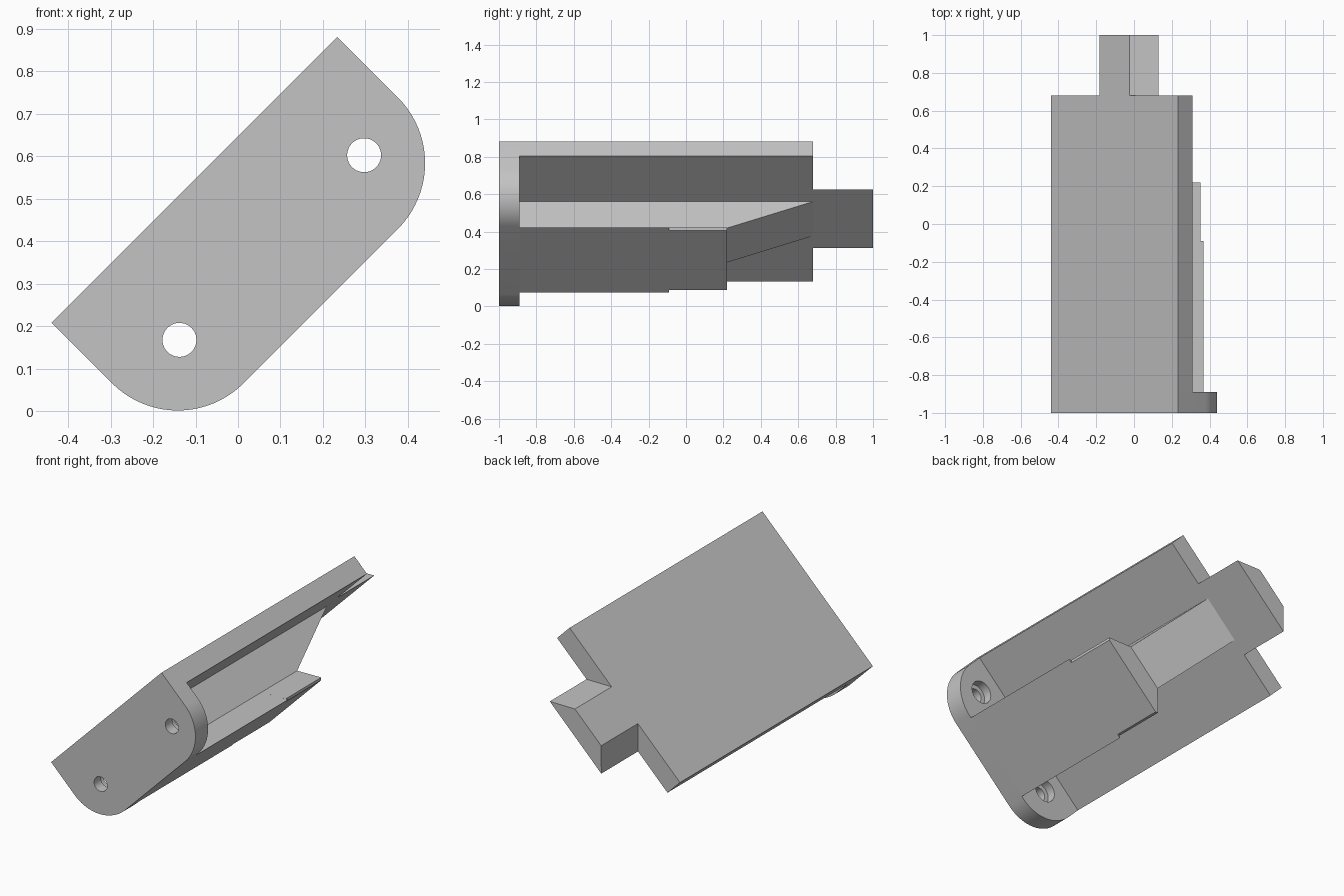
import bpy, bmesh, math
from mathutils import Vector

cube = bpy.data.objects.get("Cube")
if cube:
    bpy.data.objects.remove(cube, do_unlink=True)

grey = bpy.data.materials.new("plain grey")
grey.use_nodes = True
colour = (0.55, 0.55, 0.55, 1)
grey.diffuse_color = colour
grey.node_tree.nodes["Principled BSDF"].inputs["Base Color"].default_value = colour

# Tilted frame: u runs along the slab's width, v runs away from its outer face
U = Vector((1, 0, 1)).normalized()
V = Vector((1, 0, -1)).normalized()
Y = Vector((0, 1, 0))
MID = 0.3125                                  # centre line of the width
TOP, UNDER, NECK, BASE = -0.458, -0.35, -0.15, -0.037
FRONT, PLATE_BACK, SLAB_BACK, BACK = -1.0, -0.89, 0.68, 1.0
STEP, HEAD_BACK = -0.09, 0.22


def prism(name, profile, axes, sweep, start, end):
    """Extrude a 2D profile given on two axes along a third one."""
    bm = bmesh.new()
    ring = [bm.verts.new(axes[0] * a + axes[1] * b + sweep * start) for a, b in profile]
    face = bm.faces.new(ring)
    moved = bmesh.ops.extrude_face_region(bm, geom=[face])["geom"]
    bmesh.ops.translate(bm, vec=sweep * (end - start),
                        verts=[g for g in moved if isinstance(g, bmesh.types.BMVert)])
    bmesh.ops.recalc_face_normals(bm, faces=bm.faces)
    mesh = bpy.data.meshes.new(name)
    bm.to_mesh(mesh)
    bm.free()
    mesh.materials.append(grey)
    obj = bpy.data.objects.new(name, mesh)
    bpy.context.collection.objects.link(obj)
    return obj


def section(name, half, start, end):
    """Prism along y from the (half width, v) outline of one symmetric side."""
    outline = [(MID + h, v) for h, v in half] + [(MID - h, v) for h, v in reversed(half)]
    return prism(name, outline, (U, V), Y, start, end)


def arc(cu, cv, r, a0, a1, n):
    return [(cu + r * math.cos(a0 + (a1 - a0) * i / n),
             cv + r * math.sin(a0 + (a1 - a0) * i / n)) for i in range(n + 1)]


# End plate with two rounded corners
W, R = 0.476, 0.219
rounded = arc(MID + W - R, BASE - R, R, 0, math.pi / 2, 20)
rounded += arc(MID - W + R, BASE - R, R, math.pi / 2, math.pi, 20)
plate = prism("end_plate", [(MID - W, TOP), (MID + W, TOP)] + rounded,
              (U, V), Y, FRONT, PLATE_BACK)

# Counterbored screw holes
for hole_u in (0.021, 0.636):
    for radius, start, end in ((0.04, -1.1, -0.8), (0.064, -0.94, -0.8)):
        circle = arc(hole_u, -0.216, radius, 0, 2 * math.pi, 40)[:-1]
        cutter = prism("hole_cutter", circle, (U, V), Y, start, end)
        cutter.hide_render = True
        mod = plate.modifiers.new("hole", "BOOLEAN")
        mod.operation = "DIFFERENCE"
        mod.solver = "EXACT"
        mod.object = cutter
        bpy.context.view_layer.objects.active = plate
        bpy.ops.object.modifier_apply(modifier=mod.name)
        bpy.data.objects.remove(cutter, do_unlink=True)

# Main slab and the flared tongue that continues it
section("slab", [(W, TOP), (W, UNDER)], PLATE_BACK, SLAB_BACK)
section("tail_tongue", [(0.113, TOP), (0.222, UNDER)], SLAB_BACK, BACK)

# Narrow neck ending in a ramp
prism("ramped_neck", [(PLATE_BACK, UNDER), (PLATE_BACK, NECK), (HEAD_BACK, NECK),
                      (SLAB_BACK, UNDER)], (Y, V), U, MID - 0.13, MID + 0.13)

# Flared rail head, with its edges trimmed on the rear part
section("rail_head_front", [(0.13, NECK), (0.246, BASE)], PLATE_BACK, STEP)
section("rail_head_rear", [(0.13, NECK), (0.235, BASE - 0.011), (0.224, BASE)],
        STEP, HEAD_BACK)

# Smooth the rounded edges only
bpy.ops.object.select_all(action="DESELECT")
plate.select_set(True)
bpy.context.view_layer.objects.active = plate
bpy.ops.object.shade_smooth_by_angle(angle=math.radians(30))
